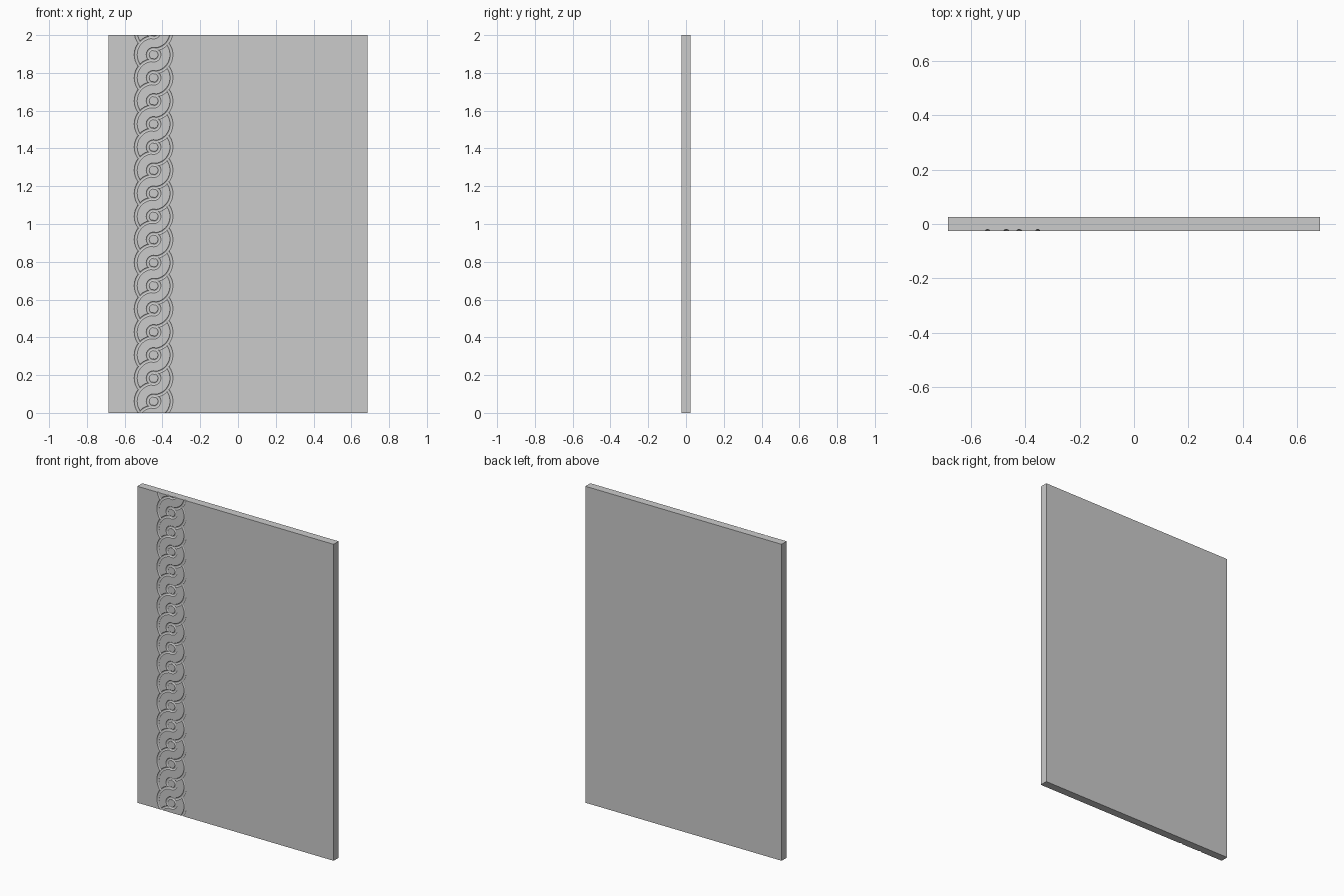
import bpy, bmesh
from math import sin, cos, pi, asin

if "Cube" in bpy.data.objects:
    bpy.data.objects.remove(bpy.data.objects["Cube"])

# main sizes
HALF_W, HALF_T, HEIGHT = 0.686, 0.025, 2.0
BAND_X, FIRST_Z, PITCH = -0.447, 0.062, 0.1223   # braid centre line and eye spacing
R_EYE, R_OUTER = 0.031, 0.0945                   # groove radii around each eye
GROOVE_R, GROOVE_DEPTH = 0.009, 0.005

# groove cross-section as (radial offset, y): rounded bottom, straight sides out of the panel
half = asin(((GROOVE_R ** 2 - (GROOVE_R - GROOVE_DEPTH) ** 2) ** 0.5) / GROOVE_R)
yc = -HALF_T - (GROOVE_R - GROOVE_DEPTH)
profile = []
for i in range(9):
    t = -half * 1.1 + 2.2 * half * i / 8
    profile.append((GROOVE_R * sin(t), yc + GROOVE_R * cos(t)))
w = profile[-1][0]
profile += [(w, -HALF_T - 0.01), (-w, -HALF_T - 0.01)]


def sweep(bm, z, radius, a0, a1, steps):
    """Sweep the groove section along an arc facing the front."""
    closed = abs(a1 - a0) > 2 * pi - 1e-4
    rings = []
    for i in range(steps if closed else steps + 1):
        a = a0 + (a1 - a0) * i / steps
        rings.append([bm.verts.new((BAND_X + (radius + d) * cos(a), y, z + (radius + d) * sin(a)))
                      for d, y in profile])
    n = len(profile)
    for i in range(steps):
        p, q = rings[i], rings[(i + 1) % len(rings)]
        for j in range(n):
            k = (j + 1) % n
            bm.faces.new((p[j], p[k], q[k], q[j]))
    if not closed:
        bm.faces.new(rings[0])
        bm.faces.new(rings[-1][::-1])


# panel slab
bpy.ops.mesh.primitive_cube_add(size=1, location=(0, 0, HEIGHT / 2))
panel = bpy.context.object
panel.name = "engraved_panel"
panel.scale = (2 * HALF_W, 2 * HALF_T, HEIGHT)
bpy.ops.object.transform_apply(location=True, rotation=False, scale=True)

# braid grooves: a ring per eye plus two outer arcs, each tucking under its neighbour
tuck = asin(PITCH / 2 / R_OUTER)
bm = bmesh.new()
for k in range(-1, 18):
    z = FIRST_Z + k * PITCH
    sweep(bm, z, R_EYE, 0, 2 * pi, 32)
    sweep(bm, z, R_OUTER, pi / 2, pi + tuck, 28)
    sweep(bm, z, R_OUTER, -pi / 2, tuck, 28)
bmesh.ops.recalc_face_normals(bm, faces=bm.faces)
mesh = bpy.data.meshes.new("braid_cutter")
bm.to_mesh(mesh)
bm.free()
cutter = bpy.data.objects.new("braid_cutter", mesh)
bpy.context.collection.objects.link(cutter)
cutter.hide_render = True

# carve the braid, then drop the cutter
mod = panel.modifiers.new("carve", "BOOLEAN")
mod.operation = "DIFFERENCE"
mod.solver = "EXACT"
mod.use_self = True
mod.object = cutter
bpy.context.view_layer.objects.active = panel
bpy.ops.object.modifier_apply(modifier=mod.name)
bpy.data.objects.remove(cutter)
bpy.ops.object.shade_smooth_by_angle(angle=pi / 6)
